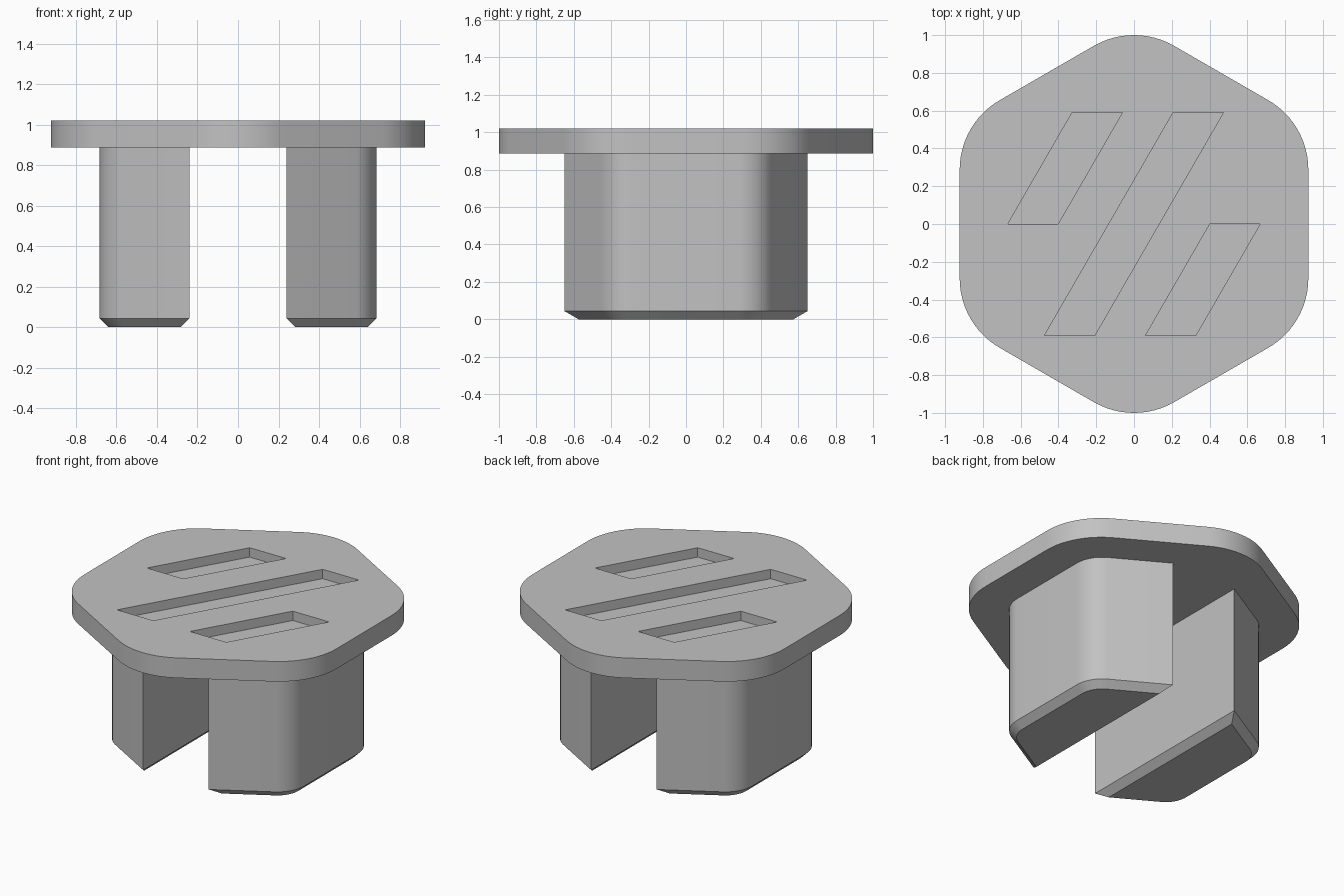
import bpy
import bmesh
from math import cos, sin, tan, radians

if "Cube" in bpy.data.objects:
    bpy.data.objects.remove(bpy.data.objects["Cube"])

TOP, PLATE_BOTTOM, POCKET_FLOOR = 1.02, 0.887, 0.958
CHAMFER = 0.044

grey = bpy.data.materials.new("plain grey")
grey.use_nodes = True
colour = (0.54, 0.54, 0.54, 1)
grey.diffuse_color = colour
grey.node_tree.nodes["Principled BSDF"].inputs["Base Color"].default_value = colour


def rounded_corners(apothem, radius, corners):
    """Arc points of a rounded hexagon with flats facing left and right."""
    points, steps = [], 12
    reach = (apothem - radius) / cos(radians(30))
    for k in corners:
        mid = 60 * k + 30
        cx, cy = reach * cos(radians(mid)), reach * sin(radians(mid))
        for i in range(steps + 1):
            a = radians(mid - 30 + 60 * i / steps)
            points.append((cx + radius * cos(a), cy + radius * sin(a)))
    return points


def loft(name, rings):
    """Closed solid through matching outlines, given as (z, points)."""
    bm = bmesh.new()
    loops = [[bm.verts.new((x, y, z)) for x, y in pts] for z, pts in rings]
    n = len(loops[0])
    for low, high in zip(loops, loops[1:]):
        for i in range(n):
            j = (i + 1) % n
            bm.faces.new((low[i], low[j], high[j], high[i]))
    bm.faces.new(loops[0][::-1])
    bm.faces.new(loops[-1])
    bmesh.ops.recalc_face_normals(bm, faces=bm.faces)
    mesh = bpy.data.meshes.new(name)
    bm.to_mesh(mesh)
    bm.free()
    mesh.materials.append(grey)
    obj = bpy.data.objects.new(name, mesh)
    bpy.context.collection.objects.link(obj)
    return obj


def select_only(obj):
    bpy.ops.object.select_all(action="DESELECT")
    obj.select_set(True)
    bpy.context.view_layer.objects.active = obj


# Rounded hexagonal plate
outline = rounded_corners(0.923, 0.425, range(6))
plate = loft("cap_plate", [(PLATE_BOTTOM, outline), (TOP, outline)])

# Slanted pockets: left x of the lower edge, lower y, upper y
half, width = 0.59, 0.266
for x, y0, y1 in ((-0.668, 0, half), (-0.474, -half, half), (0.061, -half, 0)):
    shift = (y1 - y0) * tan(radians(30))
    slot = [(x, y0), (x + width, y0), (x + width + shift, y1), (x + shift, y1)]
    cutter = loft("pocket_cutter", [(POCKET_FLOOR, slot), (TOP + 0.1, slot)])
    cutter.hide_render = True
    cut = plate.modifiers.new("pocket", "BOOLEAN")
    cut.operation = "DIFFERENCE"
    cut.solver = "EXACT"
    cut.object = cutter
    select_only(plate)
    bpy.ops.object.modifier_apply(modifier=cut.name)
    bpy.data.objects.remove(cutter)


def leg_outline(inset, side):
    """One side of a rounded hexagon, cut off flat at the central gap."""
    apothem, gap = 0.683 - inset, 0.24 + inset
    y = (apothem / cos(radians(30))) - gap * tan(radians(30))
    pts = [(gap, -y)] + rounded_corners(apothem, 0.2 - inset, (-1, 0)) + [(gap, y)]
    return [(side * px, side * py) for px, py in pts]


# Two legs with chamfered feet
parts = [plate]
for name, side in (("left_leg", 1), ("right_leg", -1)):
    full = leg_outline(0, side)
    parts.append(loft(name, [(0, leg_outline(CHAMFER, side)), (CHAMFER, full),
                             (PLATE_BOTTOM + 0.01, full)]))

for part in parts:
    select_only(part)
    bpy.ops.object.shade_smooth_by_angle(angle=radians(25))
